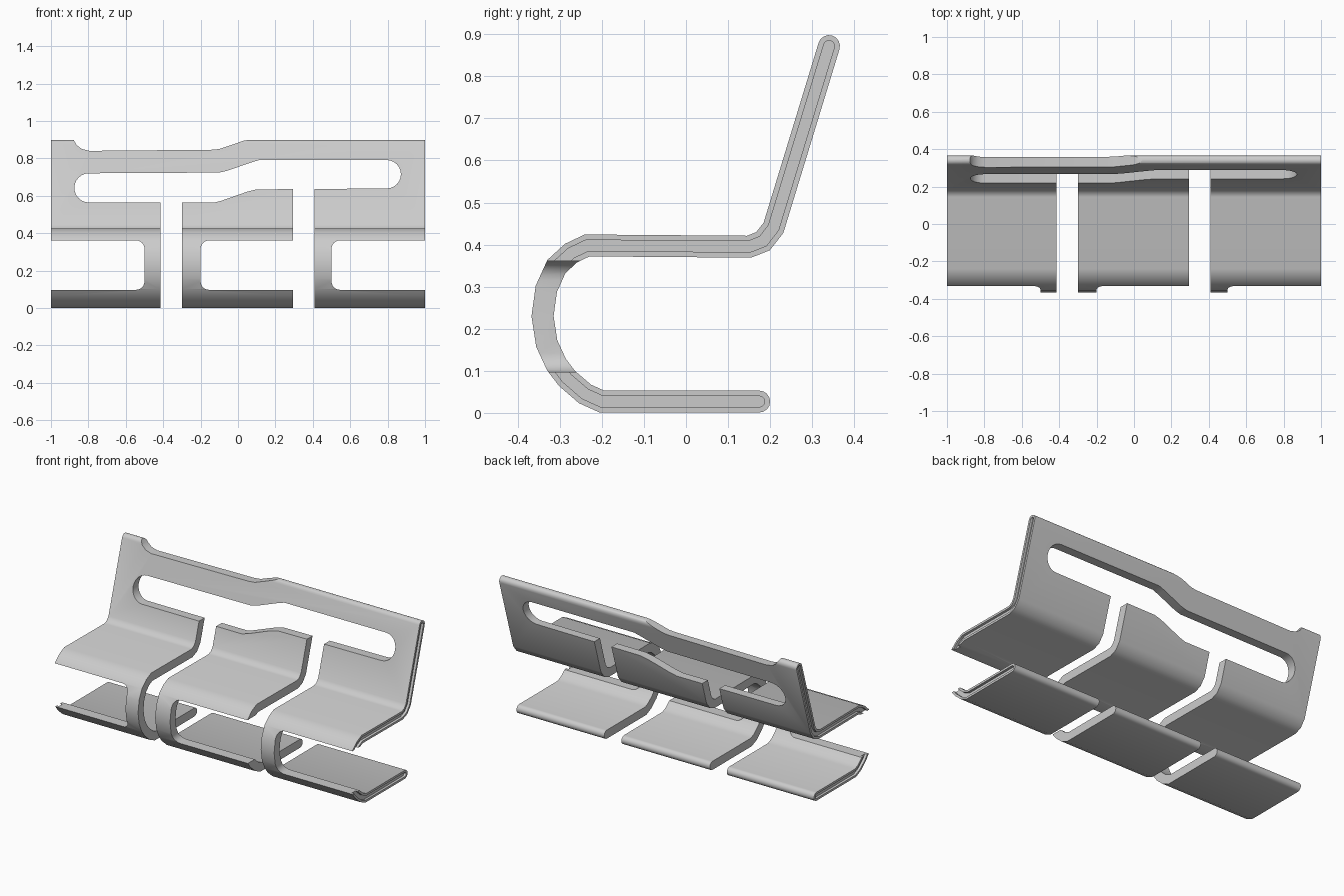
import bpy, math
from mathutils import Vector

if "Cube" in bpy.data.objects:
    bpy.data.objects.remove(bpy.data.objects["Cube"])

# Side centreline of the bent sheet (y, z): base, front curve, seat, backrest
PATH = [(.174, .027), (-.2, .027), (-.24, .045), (-.283, .082), (-.308, .115),
        (-.331, .165), (-.341, .23), (-.332, .295), (-.308, .348), (-.273, .38),
        (-.235, .398), (.15, .395), (.183, .408), (.208, .44), (.34, .872)]


def outline(half):
    """Offset the centreline to both sides and round its two ends."""
    p = [Vector(q) for q in PATH]
    dirs = [(b - a).normalized() for a, b in zip(p, p[1:])]
    left, right = [], []
    for i, q in enumerate(p):
        a, b = dirs[max(i - 1, 0)], dirs[min(i, len(dirs) - 1)]
        t = (a + b).normalized()
        n = Vector((-t.y, t.x)) * half / t.dot(b)
        left.append(q + n)
        right.append(q - n)

    def cap(c, d):
        s = math.atan2(d.y, d.x)
        return [c + half * Vector((math.cos(s + k * math.pi / 8), math.sin(s + k * math.pi / 8)))
                for k in range(-3, 4)]
    return right + cap(p[-1], dirs[-1]) + left[::-1] + cap(p[0], -dirs[0])


def prism(name, pts, lo, hi, axis):
    """Extrude a 2D outline along x (pts = y,z) or y (pts = x,z)."""
    n = len(pts)
    place = (lambda p, t: (t, p[0], p[1])) if axis == 'x' else (lambda p, t: (p[0], t, p[1]))
    verts = [place(p, t) for t in (lo, hi) for p in pts]
    faces = [list(range(n))[::-1], list(range(n, 2 * n))]
    faces += [(i, (i + 1) % n, n + (i + 1) % n, n + i) for i in range(n)]
    area = sum(pts[i - 1][0] * pts[i][1] - pts[i][0] * pts[i - 1][1] for i in range(n))
    if (area > 0) != (axis == 'x'):
        faces = [tuple(f)[::-1] for f in faces]
    me = bpy.data.meshes.new(name)
    me.from_pydata(verts, [], faces)
    ob = bpy.data.objects.new(name, me)
    bpy.context.collection.objects.link(ob)
    return ob


def arc(cx, cz, r, a0, a1, n=6):
    return [(cx + r * math.cos(math.radians(a0 + (a1 - a0) * k / n)),
             cz + r * math.sin(math.radians(a0 + (a1 - a0) * k / n))) for k in range(n + 1)]


bench = prism("bench", outline(.026), -1, 1, 'x')
cutters = []

# Shallow channel in both outer ends
for lo, hi in ((-1.02, -.985), (.985, 1.02)):
    cutters.append(prism("end_channel_cutter", outline(.013), lo, hi, 'x'))

# Gaps between the three seats
for x0, x1, top in ((-.415, -.3, .64), (.295, .41, .7)):
    cutters.append(prism("gap_cutter", [(x0, -.1), (x1, -.1), (x1, top), (x0, top)], -1, 1, 'y'))

# Windows in the front curve, rounded beside each front leg
for leg, far in ((-.5, -1.1), (-.2, .35), (.5, 1.1)):
    s = 1 if far > leg else -1
    r = .045
    side = arc(0, .361 - r, r, 90, 180) + arc(0, .097 + r, r, 180, 270)
    pts = [(leg + s * (x + r), z) for x, z in side] + [(far, .097), (far, .361)]
    cutters.append(prism("window_cutter", pts, -.6, 0, 'y'))

# Long stepped slot in the backrest
slot = arc(-.797, .642, .078, 270, 90, 12) + [(-.1, .724), (-.06, .733), (.07, .778), (.11, .79)]
slot += arc(.795, .715, .076, 90, -90, 12) + [(.1, .634), (.05, .622), (-.09, .573), (-.13, .563)]
cutters.append(prism("slot_cutter", slot, 0, 1, 'y'))

# Lowered top edge
top = [(-.878, 1), (-.878, .897), (-.862, .87), (-.835, .85), (-.795, .84),
       (-.14, .846), (-.1, .85), (.03, .894), (.07, .901), (.07, 1)]
cutters.append(prism("top_edge_cutter", top, 0, 1, 'y'))

bpy.context.view_layer.objects.active = bench
for c in cutters:
    c.hide_render = True
    m = bench.modifiers.new("cut", 'BOOLEAN')
    m.operation, m.solver, m.object = 'DIFFERENCE', 'EXACT', c
    bpy.ops.object.modifier_apply(modifier=m.name)
for c in cutters:
    bpy.data.objects.remove(c)

bench.select_set(True)
bpy.ops.object.shade_smooth_by_angle(angle=math.radians(35))
